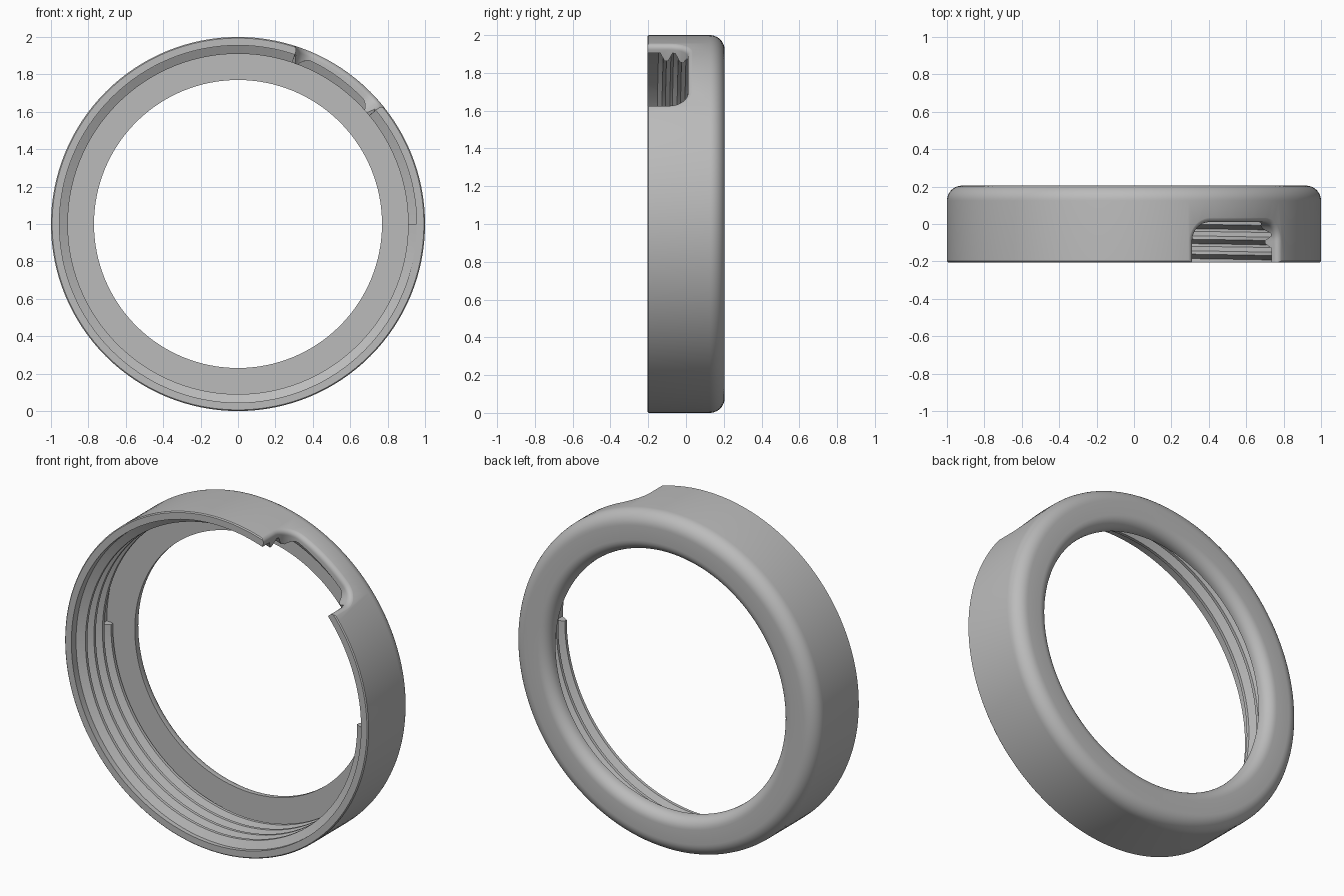
import bpy, bmesh, math
from math import sin, cos, pi, radians, sqrt

if "Cube" in bpy.data.objects:
    bpy.data.objects.remove(bpy.data.objects["Cube"])

grey = bpy.data.materials.new("plain grey")
grey.diffuse_color = (0.5, 0.5, 0.5, 1)
grey.use_nodes = True
grey.node_tree.nodes["Principled BSDF"].inputs["Base Color"].default_value = grey.diffuse_color
AXIS_Z = 1.0


def polar(r, a, y):
    return (r * cos(a), y, AXIS_Z + r * sin(a))


def make(name, verts, faces):
    me = bpy.data.meshes.new(name)
    me.from_pydata(verts, [], faces)
    bm = bmesh.new()
    bm.from_mesh(me)
    bmesh.ops.recalc_face_normals(bm, faces=bm.faces)
    bm.to_mesh(me)
    bm.free()
    me.materials.append(grey)
    ob = bpy.data.objects.new(name, me)
    bpy.context.collection.objects.link(ob)
    return ob


def arc(cx, cy, r, a0, a1, n):
    return [(cx + r * cos(radians(a0 + (a1 - a0) * i / n)),
             cy + r * sin(radians(a0 + (a1 - a0) * i / n))) for i in range(n + 1)]


# threaded ring body: lathed (radius, y) profile with rounded back lip
FRONT, BACK, LIP = -0.205, 0.205, 0.128
profile = [(0.955, FRONT), (0.994, FRONT), (1.0, FRONT + 0.006)]
profile += arc(0.92, BACK - 0.08, 0.08, 0, 90, 10)
profile += arc(0.835, BACK - 0.065, 0.065, 90, 180, 8)
profile += [(0.77, LIP), (0.955, LIP)]
SEG, m = 128, len(profile)
verts = [polar(r, 2 * pi * i / SEG, y) for i in range(SEG) for r, y in profile]
faces = [(i * m + j, i * m + (j + 1) % m,
          (i + 1) % SEG * m + (j + 1) % m, (i + 1) % SEG * m + j)
         for i in range(SEG) for j in range(m)]
ring = make("threaded_ring", verts, faces)

# inner screw thread: trapezoid swept along a right-handed helix
PITCH, TURNS, START = 0.08, 3.5, -0.168
section = [(0.975, -0.033), (0.955, -0.033), (0.91, -0.009),
           (0.91, 0.009), (0.955, 0.033), (0.975, 0.033)]
n, k = int(TURNS * 120), len(section)
verts = [polar(r, -2 * pi * TURNS * i / n, START + PITCH * TURNS * i / n + dy)
         for i in range(n + 1) for r, dy in section]
faces = [(i * k + j, i * k + (j + 1) % k, (i + 1) * k + (j + 1) % k, (i + 1) * k + j)
         for i in range(n) for j in range(k)]
faces += [tuple(range(k)), tuple(range(n * k, n * k + k))]
thread = make("screw_thread", verts, faces)

# notch cutter: rounded window through the wall, flaring at the outer skin
MID, FIL = radians(55.5), 0.028


def outline(off):
    w, top, r = 0.278 + off, 0.01 + off, 0.1 + off
    left = arc(-w + r, top - r, r, 180, 90, 10)
    right = arc(w - r, top - r, r, 90, 0, 10)
    mid = [(-(w - r) + 2 * (w - r) * i / 12, top) for i in range(1, 12)]
    return left + mid + right


levels = [(0.85, 0), (1 - FIL, 0)]
levels += [(1 - FIL + FIL * sin(t * pi / 12), FIL * (1 - cos(t * pi / 12))) for t in range(1, 6)]
levels += [(1.001, FIL), (1.1, FIL)]
verts, cols = [], len(outline(0))
for r, off in levels:
    for s, y in outline(off):
        verts += [polar(r, MID - s, y), polar(r, MID - s, -0.3)]
vid = lambda l, c, b: (l * cols + c) * 2 + b
faces = []
last = len(levels) - 1
for c in range(cols - 1):
    for l in range(last):
        for b in (0, 1):
            faces.append((vid(l, c, b), vid(l, c + 1, b), vid(l + 1, c + 1, b), vid(l + 1, c, b)))
    for l in (0, last):
        faces.append((vid(l, c, 0), vid(l, c + 1, 0), vid(l, c + 1, 1), vid(l, c, 1)))
for l in range(last):
    for c in (0, cols - 1):
        faces.append((vid(l, c, 0), vid(l + 1, c, 0), vid(l + 1, c, 1), vid(l, c, 1)))
cutter = make("notch_cutter", verts, faces)

# join thread to ring, then cut the notch
bpy.context.view_layer.objects.active = ring
for other, op in ((thread, 'UNION'), (cutter, 'DIFFERENCE')):
    mod = ring.modifiers.new(op, 'BOOLEAN')
    mod.operation, mod.object, mod.solver = op, other, 'EXACT'
    bpy.ops.object.modifier_apply(modifier=mod.name)
for helper in (thread, cutter):
    bpy.data.objects.remove(helper)

bpy.ops.object.select_all(action='DESELECT')
ring.select_set(True)
bpy.ops.object.shade_smooth_by_angle(angle=radians(28))
